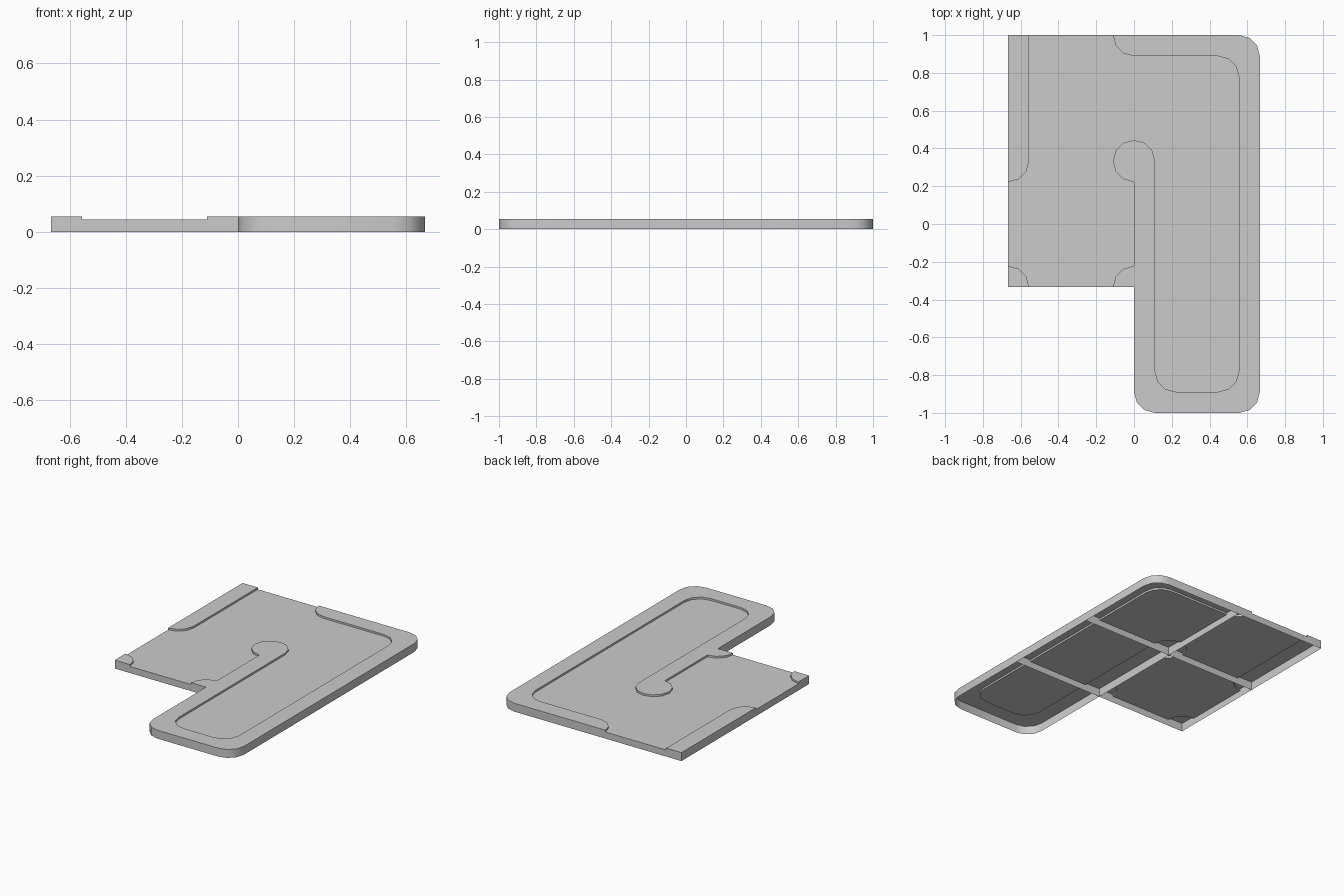
import bpy, bmesh
from math import sin, cos, radians

if "Cube" in bpy.data.objects:
    bpy.data.objects.remove(bpy.data.objects["Cube"])

U = 1 / 9             # kerb width; each tile is 6 x 6 units
HIGH, LOW = 0.5, 0.39  # kerb and road heights in units


def arc(cx, cy, a0, a1, n=3):
    """Unit-radius quarter arc."""
    return [(cx + cos(radians(a0 + (a1 - a0) * i / n)),
             cy + sin(radians(a0 + (a1 - a0) * i / n))) for i in range(n + 1)]


def corner(cx, cy, a0):
    """Quarter-round kerb in a tile corner."""
    return [(cx, cy)] + arc(cx, cy, a0, a0 + 90)


def rect(x0, x1):
    return [(x0, -3), (x1, -3), (x1, 3), (x0, 3)]


def tile(name, tx, ty, road, kerbs):
    """Open-bottomed tile: road face, raised kerb faces, steps and outer walls."""
    bm = bmesh.new()
    cache = {}

    def vert(p, z):
        key = (round(p[0], 4), round(p[1], 4), z)
        if key not in cache:
            cache[key] = bm.verts.new((key[0] * U, key[1] * U, z * U))
        return cache[key]

    def edges(poly):
        pts = [(round(x, 4), round(y, 4)) for x, y in poly]
        return list(zip(pts, pts[1:] + pts[:1]))

    kerb_edges = {e for k in kerbs for e in edges(k)}
    road_edges = set(edges(road))
    for poly, top in [(road, LOW)] + [(k, HIGH) for k in kerbs]:
        bm.faces.new([vert(p, top) for p in poly])
        for a, b in edges(poly):
            if top == LOW and (b, a) in kerb_edges:
                continue
            base = LOW if (b, a) in road_edges else 0
            bm.faces.new([vert(a, base), vert(b, base), vert(b, top), vert(a, top)])
    mesh = bpy.data.meshes.new(name)
    bm.to_mesh(mesh)
    bm.free()
    ob = bpy.data.objects.new(name, mesh)
    ob.location = (tx * U, ty * U, 0)
    bpy.context.collection.objects.link(ob)
    bpy.ops.object.select_all(action='DESELECT')
    ob.select_set(True)
    bpy.context.view_layer.objects.active = ob
    bpy.ops.object.shade_smooth_by_angle(angle=radians(40))


# Dead-end tile
tile("road_end", 3, -6,
     [(-2, 3)] + arc(-1, -1, 180, 270) + arc(1, -1, 270, 360) + [(2, 3)],
     [[(-3, 3)] + arc(-2, -2, 180, 270) + arc(2, -2, 270, 360) + [(3, 3), (2, 3)]
      + arc(1, -1, 360, 270) + arc(-1, -1, 270, 180) + [(-2, 3)]])

# Straight tile
tile("road_straight", 3, 0, rect(-2, 2), [rect(-3, -2), rect(2, 3)])

# Bend tile
tile("road_bend", 3, 6,
     arc(-3, -3, 90, 0) + [(2, -3)] + arc(1, 1, 0, 90) + [(-3, 2)],
     [[(3, -3)] + arc(2, 2, 0, 90) + [(-3, 3), (-3, 2)] + arc(1, 1, 90, 0) + [(2, -3)],
      corner(-3, -3, 0)])

# T-junction tile
tile("road_junction", -3, 6,
     [(-2, -3)] + arc(3, -3, 180, 90) + arc(3, 3, 270, 180) + [(-2, 3)],
     [rect(-3, -2), corner(3, -3, 90), corner(3, 3, 180)])

# Crossroads tile
corners = [(-3, -3, 0), (3, -3, 90), (3, 3, 180), (-3, 3, 270)]
tile("road_crossing", -3, 0,
     [p for x, y, a in corners for p in arc(x, y, a + 90, a)],
     [corner(*c) for c in corners])
